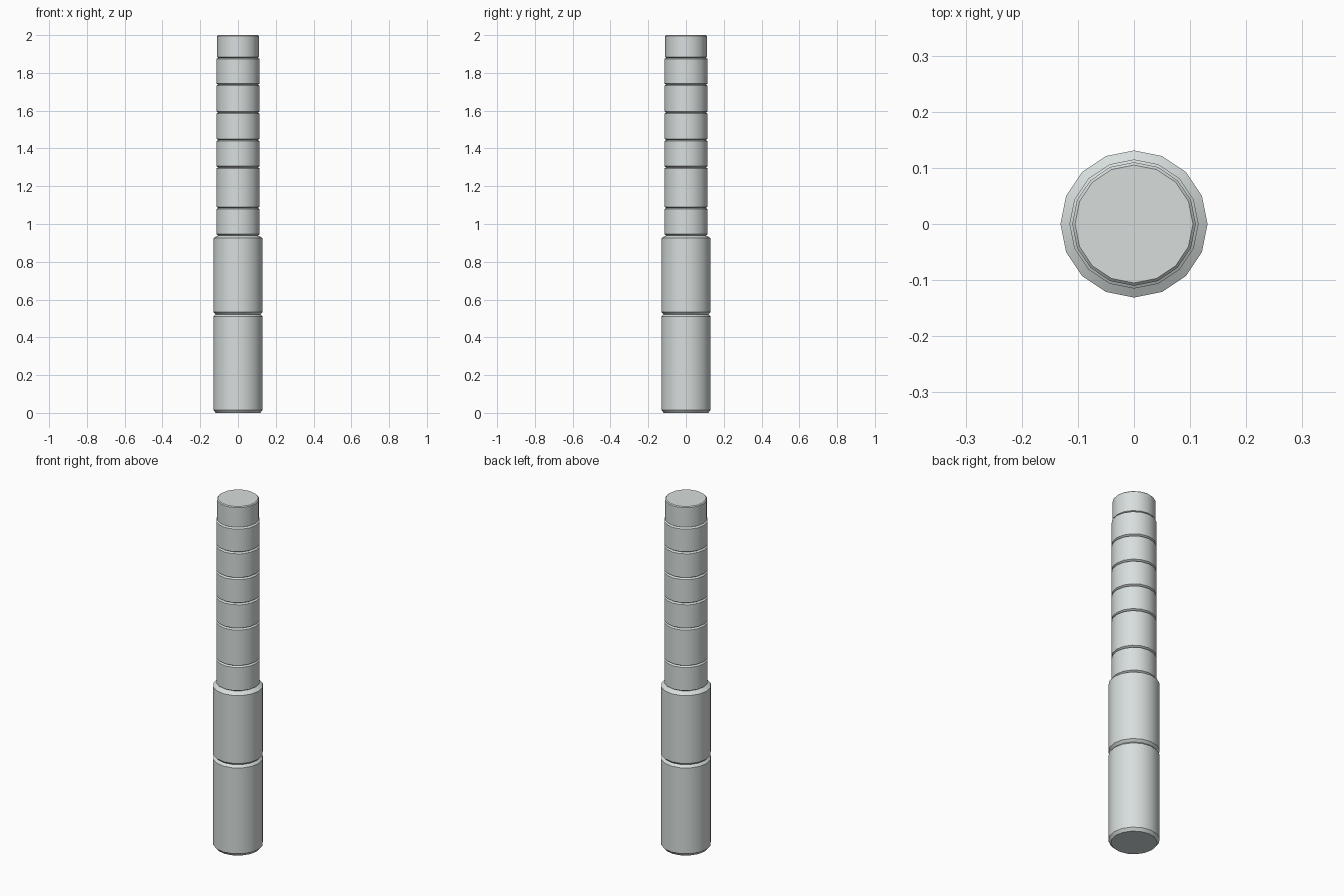
import bpy, bmesh
from math import cos, sin, pi, radians

if "Cube" in bpy.data.objects:
    bpy.data.objects.remove(bpy.data.objects["Cube"])

SIDES = 16

pale_grey = bpy.data.materials.new("pale_grey")
pale_grey.diffuse_color = (0.68, 0.73, 0.72, 1)
pale_grey.use_nodes = True
pale_grey.node_tree.nodes["Principled BSDF"].inputs["Base Color"].default_value = pale_grey.diffuse_color


def lathe(name, profile, cap_bottom=False, cap_top=False):
    bm = bmesh.new()
    rings = [[bm.verts.new((r * cos(2 * pi * i / SIDES), r * sin(2 * pi * i / SIDES), z))
              for i in range(SIDES)] for r, z in profile]
    for a, b in zip(rings, rings[1:]):
        for i in range(SIDES):
            j = (i + 1) % SIDES
            bm.faces.new((a[i], a[j], b[j], b[i]))
    if cap_bottom:
        bm.faces.new(rings[0][::-1])
    if cap_top:
        bm.faces.new(rings[-1])
    mesh = bpy.data.meshes.new(name)
    bm.to_mesh(mesh)
    bm.free()
    mesh.materials.append(pale_grey)
    ob = bpy.data.objects.new(name, mesh)
    bpy.context.collection.objects.link(ob)
    bpy.ops.object.select_all(action='DESELECT')
    ob.select_set(True)
    bpy.context.view_layer.objects.active = ob
    bpy.ops.object.shade_smooth_by_angle(angle=radians(30))
    return ob


def sections(levels, r, inset, chamfer):
    """Stack of bevelled sleeves, split by V grooves at the given heights."""
    pts = [(r - inset, levels[0])]
    for lo, hi in zip(levels, levels[1:]):
        pts += [(r, lo + chamfer), (r, hi - chamfer), (r - inset, hi)]
    return pts


# Thick two-part grip, stepping in to meet the shaft
grip = sections([0.003, 0.522, 0.938], 0.131, 0.013, 0.013)
grip[0] = (0.118, 0.0)
grip[-1] = (0.105, 0.94)
lathe("grip", grip, cap_bottom=True)

# Ringed shaft
shaft_levels = [0.94, 1.085, 1.30, 1.445, 1.59, 1.738, 1.88]
lathe("shaft", sections(shaft_levels, 0.115, 0.010, 0.006))

# Slightly narrower end piece with a softened rim
lathe("tip", [(0.105, 1.88), (0.11, 1.883), (0.11, 1.995), (0.105, 2.0)], cap_top=True)
